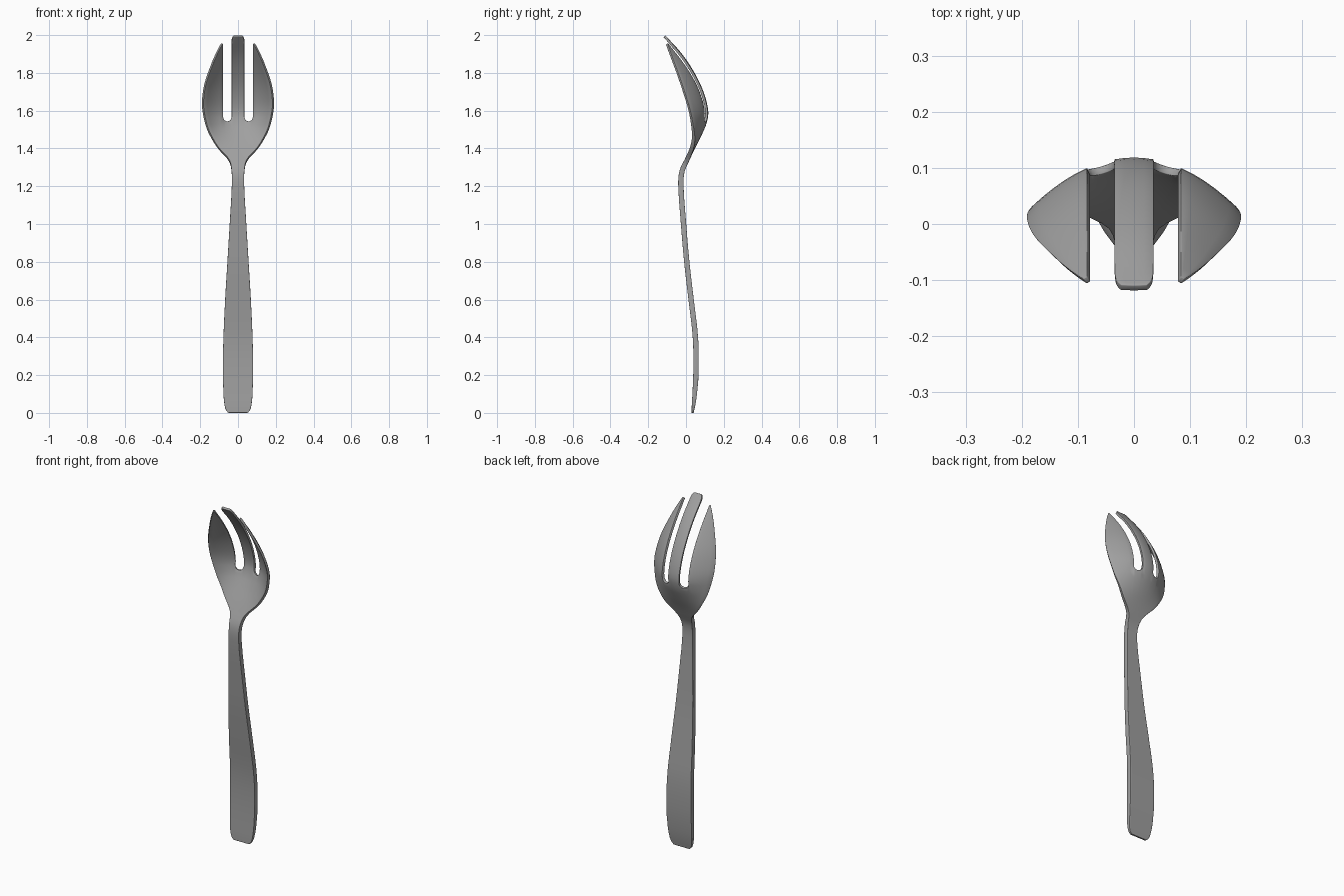
import bpy, bmesh, math

cube = bpy.data.objects.get("Cube")
if cube:
    bpy.data.objects.remove(cube, do_unlink=True)


def smooth_curve(points):
    """Return a smooth function through (z, value) points."""
    last = len(points) - 1

    def slope(i):
        a, b = points[max(i - 1, 0)], points[min(i + 1, last)]
        return (b[1] - a[1]) / (b[0] - a[0])

    def value(z):
        z = min(max(z, points[0][0]), points[last][0])
        i = 0
        while i < last - 1 and z > points[i + 1][0]:
            i += 1
        (z0, v0), (z1, v1) = points[i], points[i + 1]
        h = z1 - z0
        t = (z - z0) / h
        return ((2*t**3 - 3*t**2 + 1) * v0 + (t**3 - 2*t**2 + t) * h * slope(i)
                + (3*t**2 - 2*t**3) * v1 + (t**3 - t**2) * h * slope(i + 1))
    return value


# Profiles along the height: half width, centre line, rim line, thickness
half_width = smooth_curve([
    (0, .05), (.012, .062), (.04, .071), (.1, .077), (.25, .08), (.4, .077),
    (.6, .068), (.8, .056), (1, .044), (1.2, .033), (1.29, .035), (1.34, .049),
    (1.4, .103), (1.45, .135), (1.5, .16), (1.57, .179), (1.64, .187),
    (1.74, .174), (1.85, .136), (1.92, .105), (1.953, .087)])
spine = smooth_curve([
    (0, .035), (.1, .046), (.22, .053), (.4, .05), (.6, .027), (.8, .004),
    (1, -.013), (1.2, -.027), (1.28, -.021), (1.34, .006), (1.4, .036),
    (1.46, .068), (1.54, .104), (1.6, .111), (1.7, .086), (1.8, .038),
    (1.9, -.029), (2, -.12)])
rim = smooth_curve([
    (1.34, .006), (1.4, .03), (1.45, .039), (1.5, .036), (1.6, .018),
    (1.7, -.012), (1.8, -.046), (1.9, -.083), (1.953, -.102)])
thickness = smooth_curve([
    (0, .4), (.06, .75), (.2, 1), (1.25, 1), (1.4, .75), (1.55, .5), (2, .45)])

SLOT_IN, SLOT_OUT, SLOT_Z, TIP_Z = .034, .081, 1.565, 1.953
slot_mid, slot_r = (SLOT_IN + SLOT_OUT) / 2, (SLOT_OUT - SLOT_IN) / 2


def surface(x, z):
    bowl = 0 if z < 1.34 else spine(z) - rim(z)
    return (x, spine(z) - bowl * (x / half_width(z))**2, z)


def steps(a, b, n):
    return [a + (b - a) * i / n for i in range(n + 1)]


bm = bmesh.new()


def add_sheet(rows):
    grid = [[bm.verts.new(surface(x, z)) for x, z in row] for row in rows]
    for low, high in zip(grid, grid[1:]):
        for i in range(len(low) - 1):
            bm.faces.new((low[i], low[i + 1], high[i + 1], high[i]))


# Column positions across the bowl where the slots begin
outer = steps(SLOT_OUT, half_width(SLOT_Z), 5)
slot = [slot_mid - slot_r * math.cos(math.pi * i / 8) for i in range(9)]
right = [SLOT_IN / 2] + slot + outer[1:]
columns = [-x for x in reversed(right)] + [0] + right

# Handle, neck and lower bowl, ending in rounded slot bottoms
levels = ([0, .004, .012, .025, .04, .07] + steps(.1, 1.2, 16)
          + steps(1.225, 1.525, 14))
body = [[(x / half_width(SLOT_Z) * half_width(z), z) for x in columns] for z in levels]
top_row = []
for x in columns:
    dip = math.sqrt(max(slot_r**2 - (abs(x) - slot_mid)**2, 0))
    top_row.append((x, SLOT_Z - dip))
add_sheet(body + [top_row])

# Middle tine with a rounded tip
tine_rows = [[(SLOT_IN * k, z) for k in (-1, -.5, 0, .5, 1)]
             for z in steps(SLOT_Z, 1.97, 16)]
for a in (25, 45, 65):
    hw = SLOT_IN * (.45 + .55 * math.cos(math.radians(a)))
    z = 1.97 + .026 * math.sin(math.radians(a))
    tine_rows.append([(hw * k, z) for k in (-1, -.5, 0, .5, 1)])
add_sheet(tine_rows)

# Mirrored side tines tapering to their tips
for side in (-1, 1):
    rows = [[(side * x, z) for x in steps(SLOT_OUT, half_width(z), 5)[::side]]
            for z in steps(SLOT_Z, TIP_Z, 18)]
    add_sheet(rows)

bmesh.ops.remove_doubles(bm, verts=bm.verts, dist=.0004)
bmesh.ops.recalc_face_normals(bm, faces=bm.faces)
mesh = bpy.data.meshes.new("fork_spoon")
bm.to_mesh(mesh)
bm.free()
utensil = bpy.data.objects.new("fork_spoon", mesh)
bpy.context.collection.objects.link(utensil)

# Metal thickness, thinner in the bowl and at the handle end
group = utensil.vertex_groups.new(name="thickness")
for v in mesh.vertices:
    group.add([v.index], thickness(v.co.z), 'REPLACE')
solid = utensil.modifiers.new("thickness", 'SOLIDIFY')
solid.thickness = .028
solid.offset = 0
solid.vertex_group = "thickness"
bevel = utensil.modifiers.new("soft_edges", 'BEVEL')
bevel.width = .004
bevel.segments = 2
bevel.limit_method = 'ANGLE'
bevel.angle_limit = math.radians(50)

# Grey metal
metal = bpy.data.materials.new("grey_metal")
metal.use_nodes = True
colour = (.35, .35, .35, 1)
metal.diffuse_color = colour
metal.node_tree.nodes["Principled BSDF"].inputs["Base Color"].default_value = colour
mesh.materials.append(metal)

bpy.context.view_layer.objects.active = utensil
utensil.select_set(True)
bpy.ops.object.shade_smooth_by_angle(angle=math.radians(40))
